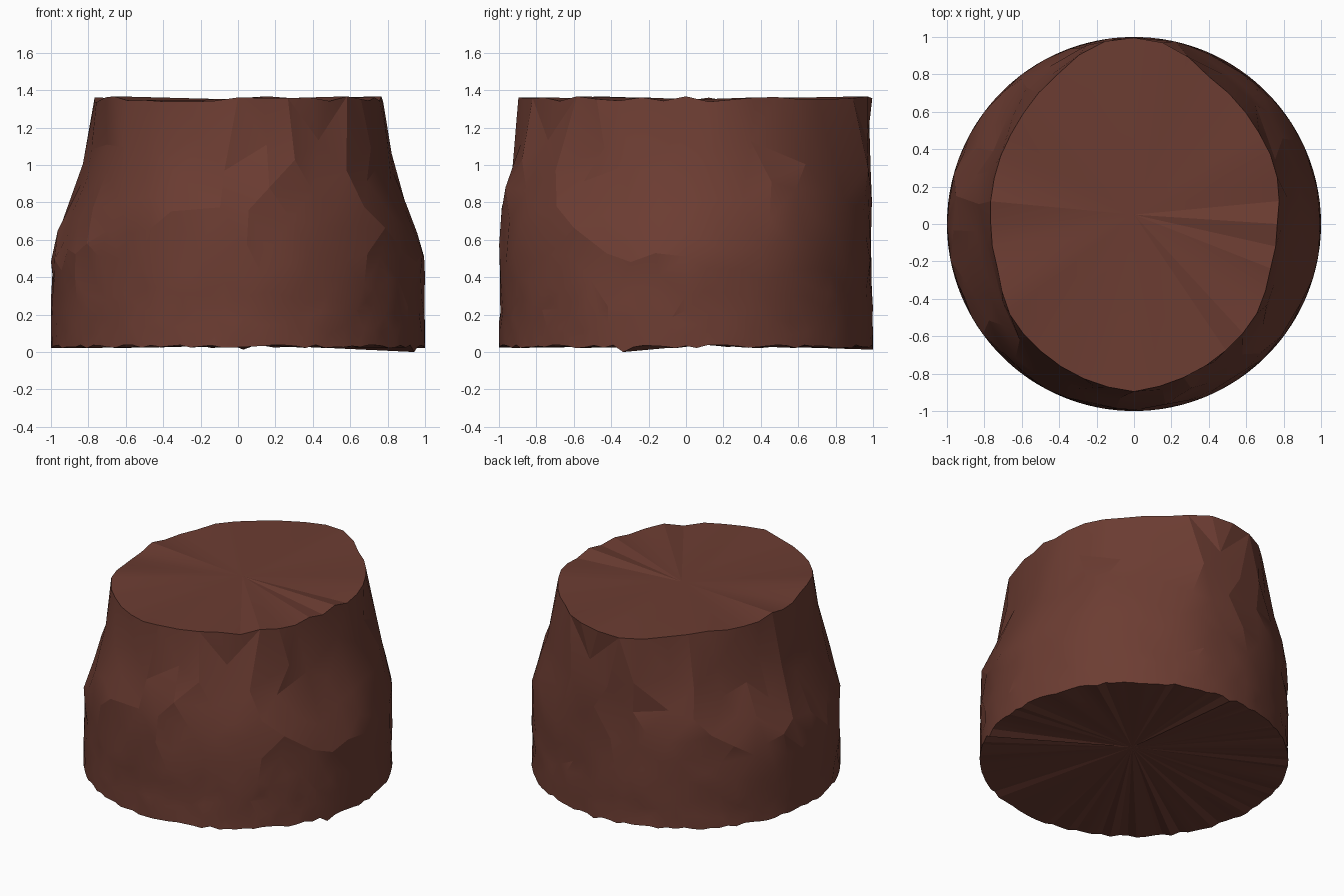
import bpy, bmesh, math, random
from mathutils import Vector
from mathutils.geometry import delaunay_2d_cdt

if "Cube" in bpy.data.objects:
    bpy.data.objects.remove(bpy.data.objects["Cube"])

random.seed(7)
TAU = 2 * math.pi
BASE, TOP = 0.035, 1.35

# Top outline seen from above, in order round the stump
OUTLINE = [(0.76, 0), (0.75, 0.3), (0.64, 0.52), (0.4, 0.78), (0.2, 0.95), (0, 0.99),
           (-0.2, 0.96), (-0.41, 0.79), (-0.62, 0.53), (-0.74, 0.25), (-0.76, 0),
           (-0.72, -0.25), (-0.65, -0.5), (-0.5, -0.67), (-0.22, -0.84), (0, -0.89),
           (0.2, -0.84), (0.5, -0.66), (0.65, -0.48), (0.72, -0.25)]
# Outward flare of the wall at each height
FLARE = [(0, 0.75), (0.4, 0.37), (0.57, 0.24), (0.75, 0.14), (0.95, 0.07), (1.15, 0.03), (1.4, 0)]


def lerp_table(table, x):
    for (a, fa), (b, fb) in zip(table, table[1:]):
        if x <= b:
            return fa + (fb - fa) * (x - a) / (b - a)
    return table[-1][1]


polar = [(math.atan2(y, x) % TAU, math.hypot(x, y)) for x, y in OUTLINE]
polar.append((TAU, polar[0][1]))


def spacing(z):
    return 0.04 + 0.13 * z


# Scattered wall points on the unrolled strip, denser towards the ground
pts = []
n_low, n_high = 110, 40
pts += [Vector((TAU * i / n_low, BASE)) for i in range(n_low + 1)]
pts += [Vector((TAU * i / n_high, TOP)) for i in range(n_high + 1)]
z = BASE
while z < TOP - 0.3:
    z += spacing(z) * 1.2
    pts += [Vector((0, z)), Vector((TAU, z))]
for _ in range(9000):
    zr = BASE + 0.02 + (TOP - BASE - 0.08) * random.random() ** 1.5
    p = Vector((random.uniform(0.03, TAU - 0.03), zr))
    d = spacing(zr)
    if all(abs(p.y - q.y) > d * 1.2 or
           math.hypot(p.x - q.x, (p.y - q.y) * 0.85) > d for q in pts):
        pts.append(p)
coords, _, tris = delaunay_2d_cdt(pts, [], [], 0, 1e-6)[:3]

# Wrap the strip round the clipped, flared body
bm = bmesh.new()
verts, seam, low, high = [], {}, [], []
for c in coords:
    a, z = c.x, c.y
    key = round(z, 4)
    if a > TAU - 1e-4 and key in seam:
        verts.append(seam[key])
        continue
    is_low, is_high = z < BASE + 1e-4, z > TOP - 1e-4
    r = lerp_table(polar, a) + lerp_table(FLARE, z)
    rough = 0.16 * spacing(z)
    if is_low:
        r, z = 1.0, BASE + random.uniform(-0.012, 0.004) - (0.022 if random.random() < 0.06 else 0)
    elif is_high:
        z = TOP + random.uniform(-0.015, 0.018)
    else:
        r = min(1.0, r + random.uniform(-rough, rough) * 0.7)
        if r > 0.97 and random.random() < 0.6:
            r -= random.uniform(0, rough)
    r = min(r, 1.0)
    v = bm.verts.new((r * math.cos(a), r * math.sin(a), z))
    verts.append(v)
    if a < 1e-4:
        seam[key] = v
    if is_low:
        low.append((a, v))
    elif is_high:
        high.append((a, v))
# close the seam where the far edge was met before the near edge
for t in tris:
    f = [verts[i] for i in t]
    if len(set(f)) == 3:
        bm.faces.new(f)


# Cut top and underside, fanned from a middle point
def cap(ring, centre):
    ring = [v for a, v in sorted(ring, key=lambda e: e[0]) if a < TAU - 1e-4]
    mid = bm.verts.new(centre)
    for i, v in enumerate(ring):
        bm.faces.new((mid, v, ring[(i + 1) % len(ring)]))


cap(high, (0, 0.05, TOP))
cap(low, (0.1, 0.1, BASE + 0.005))
bmesh.ops.remove_doubles(bm, verts=bm.verts, dist=1e-5)
bmesh.ops.recalc_face_normals(bm, faces=bm.faces)
low_z = min(v.co.z for v in bm.verts)
for v in bm.verts:
    if v.co.z < BASE:
        v.co.z -= low_z * (BASE - v.co.z) / (BASE - low_z)

mesh = bpy.data.meshes.new("stump")
bm.to_mesh(mesh)
bm.free()
stump = bpy.data.objects.new("stump", mesh)
bpy.context.collection.objects.link(stump)

bark = bpy.data.materials.new("brown_bark")
bark.diffuse_color = (0.15, 0.046, 0.032, 1)
bark.use_nodes = True
bark.node_tree.nodes["Principled BSDF"].inputs["Base Color"].default_value = bark.diffuse_color
mesh.materials.append(bark)

# Soft faces, crisp facets and rims
bpy.context.view_layer.objects.active = stump
stump.select_set(True)
bpy.ops.object.shade_smooth_by_angle(angle=math.radians(14))
